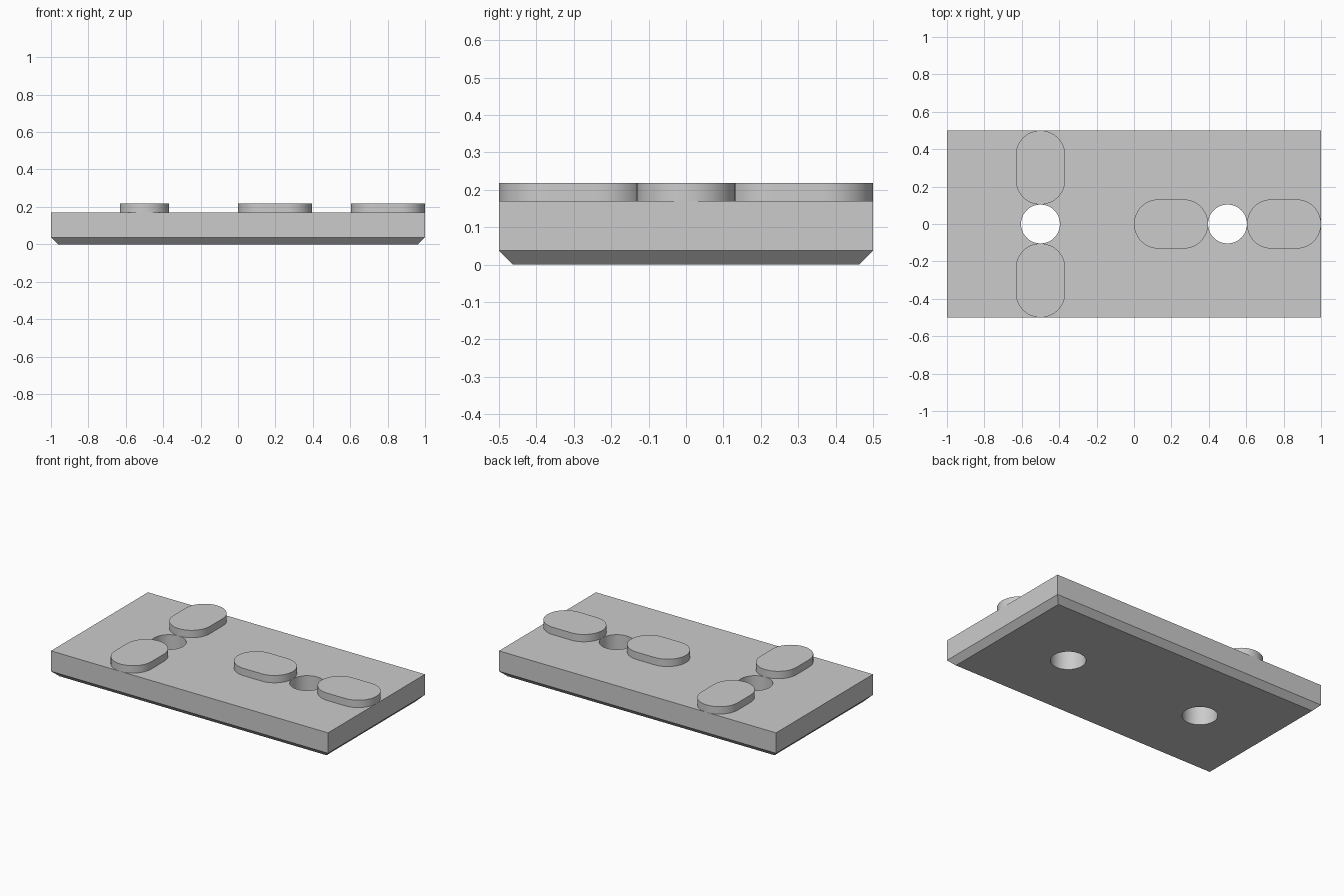
import bpy
import bmesh
import math

HALF_X, HALF_Y = 1.0, 0.5
BEVEL, TOP, PAD_TOP = 0.037, 0.17, 0.218
PAD_R = 0.132
HOLE_R = 0.104
PAD_OFFSET = 0.302

cube = bpy.data.objects.get("Cube")
if cube:
    bpy.data.objects.remove(cube, do_unlink=True)

grey = bpy.data.materials.new("light grey")
grey.use_nodes = True
grey.diffuse_color = (0.6, 0.6, 0.6, 1)
grey.node_tree.nodes["Principled BSDF"].inputs["Base Color"].default_value = (0.6, 0.6, 0.6, 1)


def loft(name, rings):
    """Solid from stacked (points, z) rings with equal point counts."""
    bm = bmesh.new()
    loops = [[bm.verts.new((x, y, z)) for x, y in pts] for pts, z in rings]
    n = len(loops[0])
    for low, high in zip(loops, loops[1:]):
        for i in range(n):
            j = (i + 1) % n
            bm.faces.new((low[i], low[j], high[j], high[i]))
    bm.faces.new(loops[0][::-1])
    bm.faces.new(loops[-1])
    mesh = bpy.data.meshes.new(name)
    bm.to_mesh(mesh)
    bm.free()
    mesh.materials.append(grey)
    obj = bpy.data.objects.new(name, mesh)
    bpy.context.collection.objects.link(obj)
    return obj


def activate(obj):
    bpy.ops.object.select_all(action="DESELECT")
    obj.select_set(True)
    bpy.context.view_layer.objects.active = obj


def smooth(obj):
    activate(obj)
    bpy.ops.object.shade_smooth_by_angle(angle=math.radians(30))


def rectangle(inset):
    x, y = HALF_X - inset, HALF_Y - inset
    return [(-x, -y), (x, -y), (x, y), (-x, y)]


def slot(cx, cy, radius, half_straight, turn, steps=24):
    """Rounded slot outline: two half circles joined by straight sides."""
    pts = []
    for end, start in ((1, -math.pi / 2), (-1, math.pi / 2)):
        for i in range(steps + 1):
            a = start + math.pi * i / steps
            u = end * half_straight + radius * math.cos(a)
            v = radius * math.sin(a)
            pts.append((cx + u * math.cos(turn) - v * math.sin(turn),
                        cy + u * math.sin(turn) + v * math.cos(turn)))
    return pts


def circle(cx, radius, steps=48):
    return [(cx + radius * math.cos(math.tau * i / steps),
             radius * math.sin(math.tau * i / steps)) for i in range(steps)]


# Base plate with a chamfered lower edge
plate = loft("base_plate", [(rectangle(BEVEL), 0), (rectangle(0), BEVEL), (rectangle(0), TOP)])

# Two through holes
for side in (-1, 1):
    cutter = loft("hole_cutter", [(circle(side * 0.5, HOLE_R), -0.1), (circle(side * 0.5, HOLE_R), 0.4)])
    cutter.hide_render = True
    cut = plate.modifiers.new("hole", "BOOLEAN")
    cut.operation = "DIFFERENCE"
    cut.solver = "EXACT"
    cut.object = cutter
    activate(plate)
    bpy.ops.object.modifier_apply(modifier=cut.name)
    bpy.data.objects.remove(cutter, do_unlink=True)
smooth(plate)

# Raised slot pads: one pair across the plate, one pair along it
for name, cx, turn in (("cross_pad", -0.5, math.pi / 2), ("long_pad", 0.5, 0)):
    for label, sign in (("near", -1), ("far", 1)):
        px = cx + sign * PAD_OFFSET * math.cos(turn)
        py = sign * (PAD_OFFSET * math.sin(turn))
        outline = slot(px, py, PAD_R, PAD_R / 2, turn)
        smooth(loft(f"{name}_{label}", [(outline, TOP), (outline, PAD_TOP)]))
